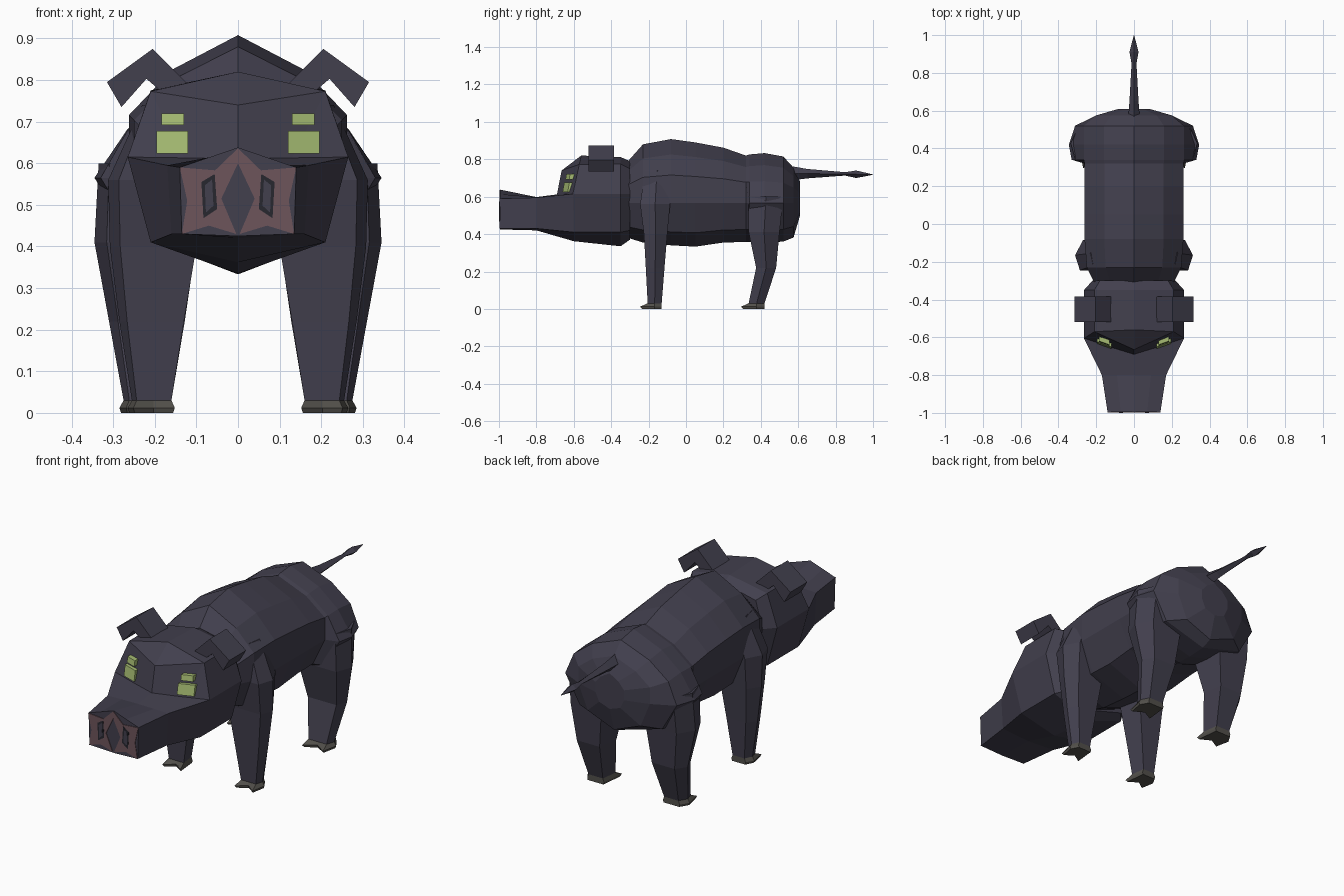
import bpy
import bmesh

if "Cube" in bpy.data.objects:
    bpy.data.objects.remove(bpy.data.objects["Cube"])


def material(name, color):
    mat = bpy.data.materials.new(name)
    mat.use_nodes = True
    rgba = (*color, 1)
    mat.diffuse_color = rgba
    bsdf = next(n for n in mat.node_tree.nodes if n.type == "BSDF_PRINCIPLED")
    bsdf.inputs["Base Color"].default_value = rgba
    bsdf.inputs["Roughness"].default_value = 0.9
    return mat


hide = material("slate hide", (0.054, 0.05, 0.075))
dark = material("nostril dark", (0.02, 0.02, 0.028))
pink = material("dusky pink", (0.155, 0.09, 0.105))
green = material("eye green", (0.38, 0.5, 0.17))
horn = material("hoof grey", (0.085, 0.08, 0.07))


def loft(name, rings, mat):
    """Skin a stack of closed rings and cap both ends."""
    bm = bmesh.new()
    rows = [[bm.verts.new(p) for p in ring] for ring in rings]
    for a, b in zip(rows, rows[1:]):
        for i in range(len(a)):
            j = (i + 1) % len(a)
            bm.faces.new((a[i], a[j], b[j], b[i]))
    bm.faces.new(rows[0])
    bm.faces.new(rows[-1])
    bmesh.ops.remove_doubles(bm, verts=bm.verts, dist=0.0005)
    bmesh.ops.recalc_face_normals(bm, faces=bm.faces)
    mesh = bpy.data.meshes.new(name)
    bm.to_mesh(mesh)
    bm.free()
    mesh.materials.append(mat)
    obj = bpy.data.objects.new(name, mesh)
    bpy.context.collection.objects.link(obj)
    return obj


def mirrored(half):
    """Close a half ring that runs from top centre to bottom centre."""
    return half + [(-x, y, z) for x, y, z in half[-2:0:-1]]


def prism(name, outline, side, front, back, mat):
    """Extrude an (x, z) outline along y; front and back may be functions."""
    def depth(d, x, z):
        return d(x, z) if callable(d) else d
    rings = [[(side * x, depth(d, x, z), z) for x, z in outline] for d in (front, back)]
    return loft(name, rings, mat)


def rectangle(x0, x1, z0, z1):
    return [(x0, z0), (x1, z0), (x1, z1), (x0, z1)]


# Torso: y, spine height, half width, belly height
FLANK = 0.565


def torso_ring(y, top, wide, bottom):
    rise, drop = top - FLANK, FLANK - bottom
    inner = min(wide, 0.265)
    return mirrored([
        (0, y, top),
        (inner * 0.6, y, FLANK + rise * 0.76),
        (inner, y, FLANK + rise * 0.44),
        (wide, y, FLANK),
        (wide * 0.74, y, FLANK - drop * 0.68),
        (0, y, bottom)])


torso = [
    (-0.31, 0.79, 0.21, 0.38), (-0.23, 0.88, 0.25, 0.355),
    (-0.08, 0.908, 0.262, 0.34), (0.05, 0.89, 0.262, 0.333),
    (0.2, 0.862, 0.262, 0.355), (0.32, 0.82, 0.262, 0.358),
    (0.34, 0.826, 0.33, 0.357), (0.42, 0.833, 0.345, 0.355),
    (0.52, 0.815, 0.312, 0.36), (0.575, 0.755, 0.2, 0.382),
    (0.61, 0.68, 0.08, 0.5)]
loft("torso", [torso_ring(*row) for row in torso], hide)

# Head: neck, skull, sloping face and long snout
cheek = [(0.265, -0.605, 0.615), (0.21, -0.6, 0.41), (0, -0.6, 0.362)]
head = [
    [(0, -0.3, 0.79), (0.18, -0.3, 0.75), (0.22, -0.3, 0.615), (0.17, -0.3, 0.42), (0, -0.3, 0.37)],
    [(0, -0.35, 0.812), (0.21, -0.35, 0.775), (0.265, -0.35, 0.615), (0.21, -0.35, 0.41), (0, -0.35, 0.335)],
    [(0, -0.56, 0.82), (0.21, -0.57, 0.773)] + cheek,
    [(0, -0.665, 0.74), (0.21, -0.57, 0.773)] + cheek,
    [(0, -0.69, 0.612), (0.13, -0.65, 0.613)] + cheek,
    [(0, -0.8, 0.598), (0.09, -0.8, 0.597), (0.17, -0.8, 0.595), (0.16, -0.8, 0.43), (0, -0.8, 0.42)],
    [(0, -0.995, 0.638), (0.07, -0.995, 0.614), (0.14, -0.995, 0.59), (0.135, -0.995, 0.43), (0, -0.995, 0.425)]]
loft("head", [mirrored(half) for half in head], hide)

# Tail: thin diamond section with a pointed tuft
tail = [(0.57, 0.03, 0.037, 0.725), (0.65, 0.024, 0.025, 0.723), (0.85, 0.013, 0.009, 0.722),
        (0.91, 0.024, 0.02, 0.72), (1.0, 0.001, 0.001, 0.718)]
loft("tail", [[(w, y, z), (0, y, z + h), (-w, y, z), (0, y, z - h)] for y, w, h, z in tail], hide)


# Legs: z, inner x, outer x, front y, back y
def leg_ring(side, z, x_in, x_out, front, back, toe=0.0):
    w, mid = x_out - x_in, (front + back) / 2
    points = [
        (x_in + w * 0.1, back), (x_out - w * 0.2, back), (x_out, mid),
        (x_out - w * 0.12, front - toe), (x_in + w * 0.45, front), (x_in, front - toe)]
    return [(side * x, y, z) for x, y in points]


legs = {
    "front": [(0.74, 0.12, 0.23, -0.22, -0.09), (0.56, 0.1, 0.312, -0.245, -0.085),
              (0.4, 0.1, 0.308, -0.225, -0.1), (0.22, 0.13, 0.285, -0.215, -0.115),
              (0.03, 0.16, 0.255, -0.205, -0.13)],
    "hind": [(0.6, 0.12, 0.335, 0.335, 0.52), (0.41, 0.1, 0.345, 0.335, 0.5),
             (0.22, 0.128, 0.31, 0.375, 0.482), (0.03, 0.16, 0.275, 0.335, 0.42)]}

eye_bars = {"eye": rectangle(0.12, 0.196, 0.624, 0.677),
            "brow_mark": rectangle(0.13, 0.184, 0.692, 0.72)}
ear_outline = [(0.12, 0.79), (0.205, 0.875), (0.315, 0.795), (0.28, 0.735), (0.22, 0.803), (0.17, 0.76)]
snout_outline = [(0, 0.636), (0, 0.6), (0.04, 0.515), (0.004, 0.43), (0.07, 0.45),
                 (0.135, 0.43), (0.122, 0.51), (0.14, 0.59), (0.055, 0.583)]
nostril_outline = [(0.05, 0.49), (0.083, 0.468), (0.088, 0.555), (0.056, 0.574)]


def face_front(x, z):
    return -0.705 + 0.36 * x + 0.18 * (z - FLANK - 0.05)


def face_back(x, z):
    return face_front(x, z) + 0.025


for label, side in (("left", 1), ("right", -1)):
    for pair, rows in legs.items():
        loft(f"{label}_{pair}_leg", [leg_ring(side, *row) for row in rows], hide)
        # Cloven hoof flares into two forward toes
        z, x_in, x_out, front, back = rows[-1]
        loft(f"{label}_{pair}_hoof", [
            leg_ring(side, z, x_in, x_out, front, back),
            leg_ring(side, 0.012, x_in - 0.008, x_out + 0.01, front, back, 0.04),
            leg_ring(side, 0, x_in - 0.004, x_out + 0.006, front, back, 0.03)], horn)

    prism(f"{label}_ear", ear_outline, side, -0.52, -0.385, hide)
    for part, outline in eye_bars.items():
        prism(f"{label}_{part}", outline, side, face_front, face_back, green)

    # Snout plate with a dark-rimmed nostril
    prism(f"{label}_snout_plate", snout_outline, side, -0.998, -0.993, pink)
    prism(f"{label}_nostril_rim", nostril_outline, side, -0.999, -0.994, dark)
    prism(f"{label}_nostril", [(0.07 + (x - 0.07) * 0.55, 0.522 + (z - 0.522) * 0.75)
                               for x, z in nostril_outline], side, -1.0, -0.995, hide)
